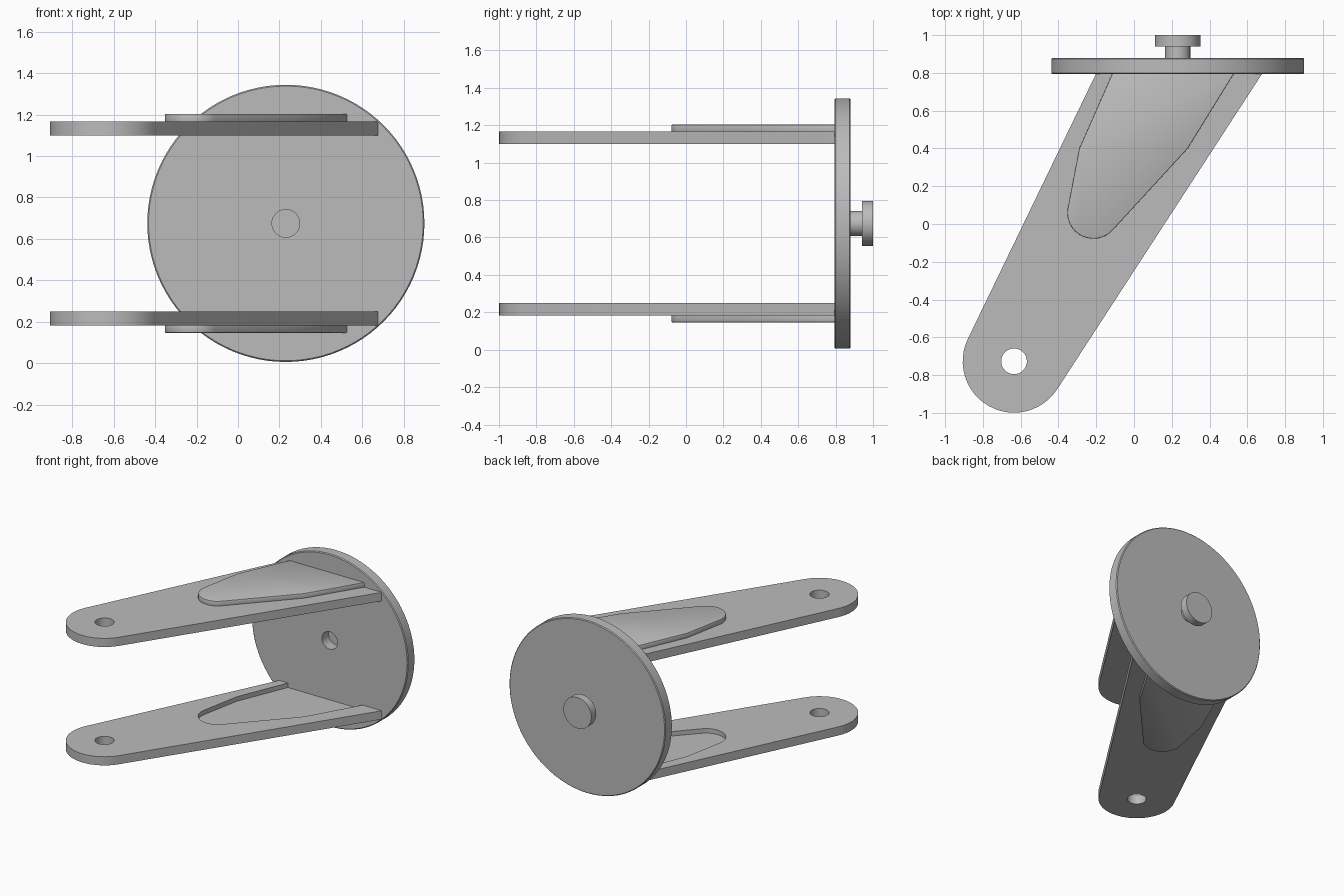
import bpy, bmesh, math
from mathutils import Vector, Matrix

cube = bpy.data.objects.get("Cube")
if cube:
    bpy.data.objects.remove(cube)

grey = bpy.data.materials.new("plain grey")
grey.use_nodes = True
colour = (0.5, 0.5, 0.5, 1)
grey.diffuse_color = colour
grey.node_tree.nodes["Principled BSDF"].inputs["Base Color"].default_value = colour

MID = 0.675          # height of the plate centre
AXIS_X = 0.231       # plate centre in x
FRONT, BACK = 0.793, 0.88


def finish(name, bm):
    bmesh.ops.recalc_face_normals(bm, faces=bm.faces)
    mesh = bpy.data.meshes.new(name)
    bm.to_mesh(mesh)
    bm.free()
    mesh.materials.append(grey)
    obj = bpy.data.objects.new(name, mesh)
    bpy.context.collection.objects.link(obj)
    return obj


def prism(name, outline, z0, z1):
    bm = bmesh.new()
    base = bm.faces.new([bm.verts.new((x, y, z0)) for x, y in outline])
    top = bmesh.ops.extrude_face_region(bm, geom=[base])["geom"]
    verts = [v for v in top if isinstance(v, bmesh.types.BMVert)]
    bmesh.ops.translate(bm, verts=verts, vec=(0, 0, z1 - z0))
    return finish(name, bm)


def arc(cx, cy, r, a0, a1, steps):
    angles = [math.radians(a0 + (a1 - a0) * i / steps) for i in range(steps + 1)]
    return [(cx + r * math.cos(a), cy + r * math.sin(a)) for a in angles]


def lathe(name, profile, steps=96):
    """Spin (radius, y) points around the plate axis."""
    bm = bmesh.new()
    verts = [bm.verts.new((AXIS_X + r, y, MID)) for r, y in profile]
    edges = [bm.edges.new(pair) for pair in zip(verts, verts[1:])]
    bmesh.ops.spin(bm, geom=verts + edges, cent=(AXIS_X, 0, MID), axis=(0, 1, 0),
                   angle=math.tau, steps=steps)
    bmesh.ops.remove_doubles(bm, verts=bm.verts, dist=0.0001)
    return finish(name, bm)


def cut(obj, cutter):
    mod = obj.modifiers.new("cut", 'BOOLEAN')
    mod.operation, mod.solver, mod.object = 'DIFFERENCE', 'EXACT', cutter
    apply(obj)
    bpy.data.objects.remove(cutter)


def apply(obj):
    bpy.context.view_layer.update()
    graph = bpy.context.evaluated_depsgraph_get()
    mesh = bpy.data.meshes.new_from_object(obj.evaluated_get(graph))
    obj.modifiers.clear()
    obj.data = mesh


def smooth(obj):
    bpy.ops.object.select_all(action='DESELECT')
    obj.select_set(True)
    bpy.context.view_layer.objects.active = obj
    bpy.ops.object.shade_smooth_by_angle(angle=math.radians(30))


# Round plate with a central hole, and the headed pin behind it
edge = 0.006
smooth(lathe("round_plate", [
    (0, BACK), (0.669 - edge, BACK), (0.669, BACK - edge), (0.669, FRONT + edge),
    (0.669 - edge, FRONT), (0.067, FRONT), (0.067, BACK - 0.005), (0, BACK - 0.005)]))
smooth(lathe("rear_pin", [
    (0, BACK - 0.002), (0.067, BACK - 0.002), (0.067, 0.94), (0.12, 0.94),
    (0.12, 1.0), (0, 1.0)], 48))

# Outlines seen from above: tapered arm with a round tip, and its pad
TIP = (-0.635, -0.727)
arm_outline = [(-0.2, FRONT + 0.005)] + arc(*TIP, 0.272, 153.5, 327, 24) + [(0.68, FRONT + 0.005)]


def pad_outline(end):
    return ([(-0.115, end), (-0.29, 0.4)] + arc(-0.215, 0.06, 0.138, 172, 317, 16)
            + [(0.285, 0.4), (0.53, end)])


# Two mirrored arms, each with a raised outer pad and a matching inner recess
for name, side in (("upper", 1), ("lower", -1)):
    def level(d):
        return MID + side * d

    arm = prism(name + "_arm", arm_outline, level(0.425), level(0.492))
    cut(arm, prism("hole_cutter", arc(*TIP, 0.068, 0, 348.75, 31), level(0.35), level(0.6)))
    cut(arm, prism("recess_cutter", pad_outline(FRONT + 0.03), level(0.4), level(0.46)))
    smooth(arm)

    pad = prism(name + "_pad", pad_outline(FRONT + 0.004), level(0.48), level(0.529))
    bevel = pad.modifiers.new("soft edge", 'BEVEL')
    bevel.width, bevel.segments = 0.006, 2
    bevel.limit_method, bevel.angle_limit = 'ANGLE', math.radians(60)
    apply(pad)
    smooth(pad)
